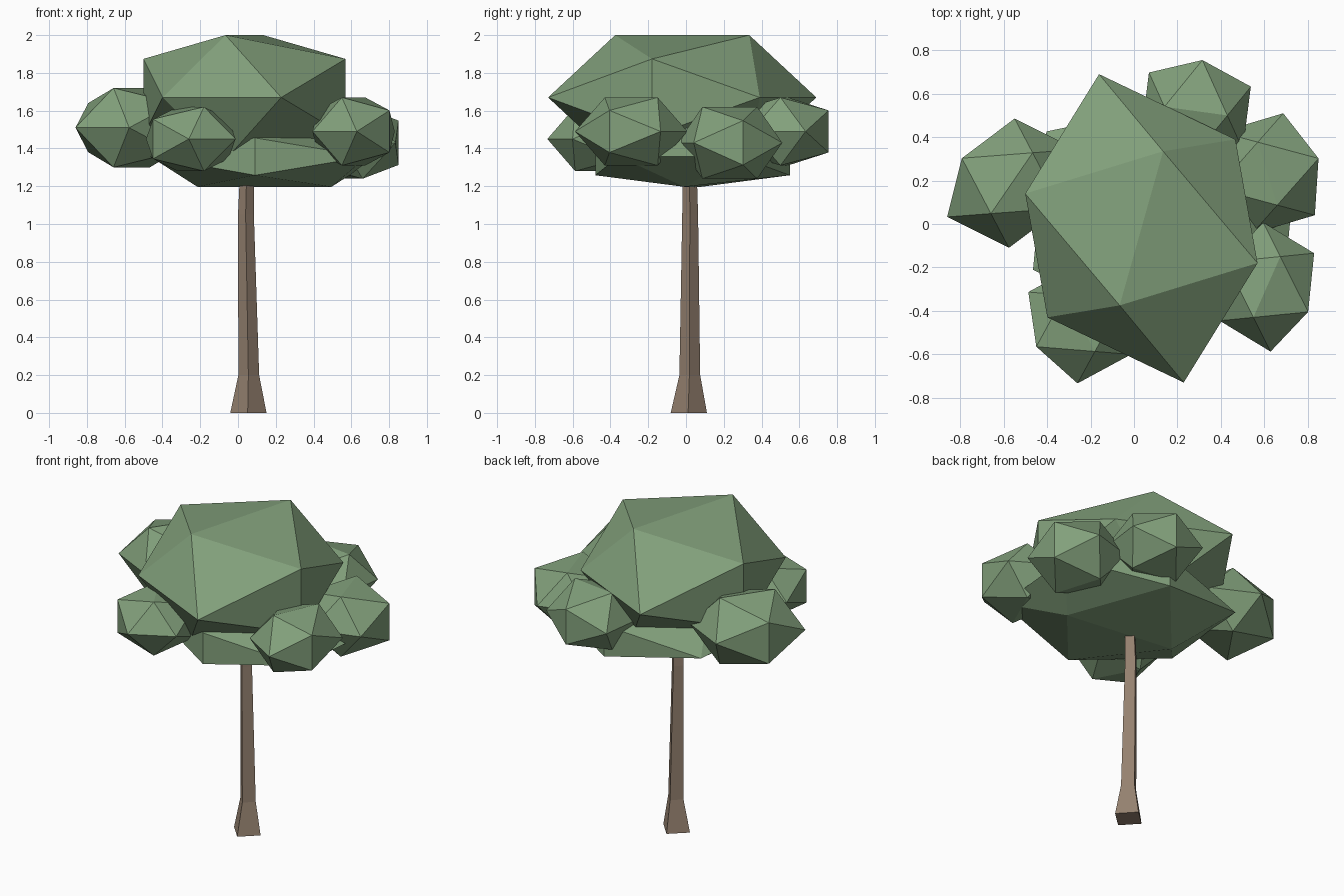
import bpy
import bmesh
from math import sin, cos, pi
from mathutils import Vector

default_cube = bpy.data.objects.get("Cube")
if default_cube:
    bpy.data.objects.remove(default_cube, do_unlink=True)

GOLDEN = (1 + 5 ** 0.5) / 2


def make_material(name, red, green, blue):
    material = bpy.data.materials.new(name)
    material.use_nodes = True
    colour = (red, green, blue, 1)
    material.diffuse_color = colour
    material.node_tree.nodes["Principled BSDF"].inputs["Base Color"].default_value = colour
    return material


def finish(bm, name, material):
    bmesh.ops.recalc_face_normals(bm, faces=bm.faces)
    mesh = bpy.data.meshes.new(name)
    bm.to_mesh(mesh)
    bm.free()
    mesh.materials.append(material)
    bpy.context.collection.objects.link(bpy.data.objects.new(name, mesh))


def leaf_clump(name, centre, ridge, side, height, middle=None):
    """Flattened twenty-sided clump with a level ridge on top and underneath."""
    centre = Vector(centre)
    ridge = Vector((*ridge, 0))
    side = Vector((*side, 0))
    up = Vector((0, 0, height))
    if middle:
        corners = [Vector((*m, 0)) for m in middle]
    else:
        corners = [ridge * GOLDEN + side / GOLDEN, ridge * GOLDEN - side / GOLDEN]
    corners += [ridge + up, ridge - up, side + up / GOLDEN, side - up / GOLDEN]
    bm = bmesh.new()
    for corner in corners:
        for sign in (1, -1):
            bm.verts.new(centre + corner * sign)
    bmesh.ops.convex_hull(bm, input=bm.verts[:])
    finish(bm, name, leaf)


leaf = make_material("leaf green", 0.222, 0.35, 0.198)
bark = make_material("bark brown", 0.30, 0.22, 0.16)

# Main crown and the flat clump beneath it
leaf_clump("main_crown", (0.034, -0.02, 1.67), (0.1, 0.355), (0.535, -0.16), 0.33,
           middle=[(0.433, 0.41), (-0.195, 0.71)])
leaf_clump("lower_crown", (0.14, 0.035, 1.357), (0.355, -0.045), (0.05, 0.515), 0.16)

# Small clumps around the rim
leaf_clump("right_clump", (-0.563, 0.188, 1.51), (0.096, 0.14), (0.23, -0.115), 0.21)
leaf_clump("front_right_clump", (-0.25, -0.457, 1.45), (0.07, -0.13), (-0.2, -0.108), 0.17)
leaf_clump("front_left_clump", (0.612, -0.29, 1.49), (0.062, 0.14), (0.19, -0.115), 0.18)
leaf_clump("left_clump", (0.615, 0.232, 1.43), (-0.045, 0.145), (0.235, 0.07), 0.19)
leaf_clump("back_clump", (0.285, 0.52, 1.49), (0.145, -0.02), (0.03, 0.235), 0.18)

# Four-sided trunk with a flared foot: x, y, z, radius of each ring
sections = [(0.055, 0.015, 0, 0.096), (0.057, 0.02, 0.2, 0.055),
            (0.042, 0.022, 1.05, 0.042), (0.048, 0.02, 1.3, 0.036)]
bm = bmesh.new()
rings = []
for x, y, z, radius in sections:
    angles = [pi / 2 * i - 0.04 for i in range(4)]
    rings.append([bm.verts.new((x + radius * cos(a), y + radius * sin(a), z)) for a in angles])
for low, high in zip(rings, rings[1:]):
    for i in range(4):
        j = (i + 1) % 4
        bm.faces.new((low[i], low[j], high[j], high[i]))
bm.faces.new(rings[0])
bm.faces.new(rings[-1])
finish(bm, "trunk", bark)
